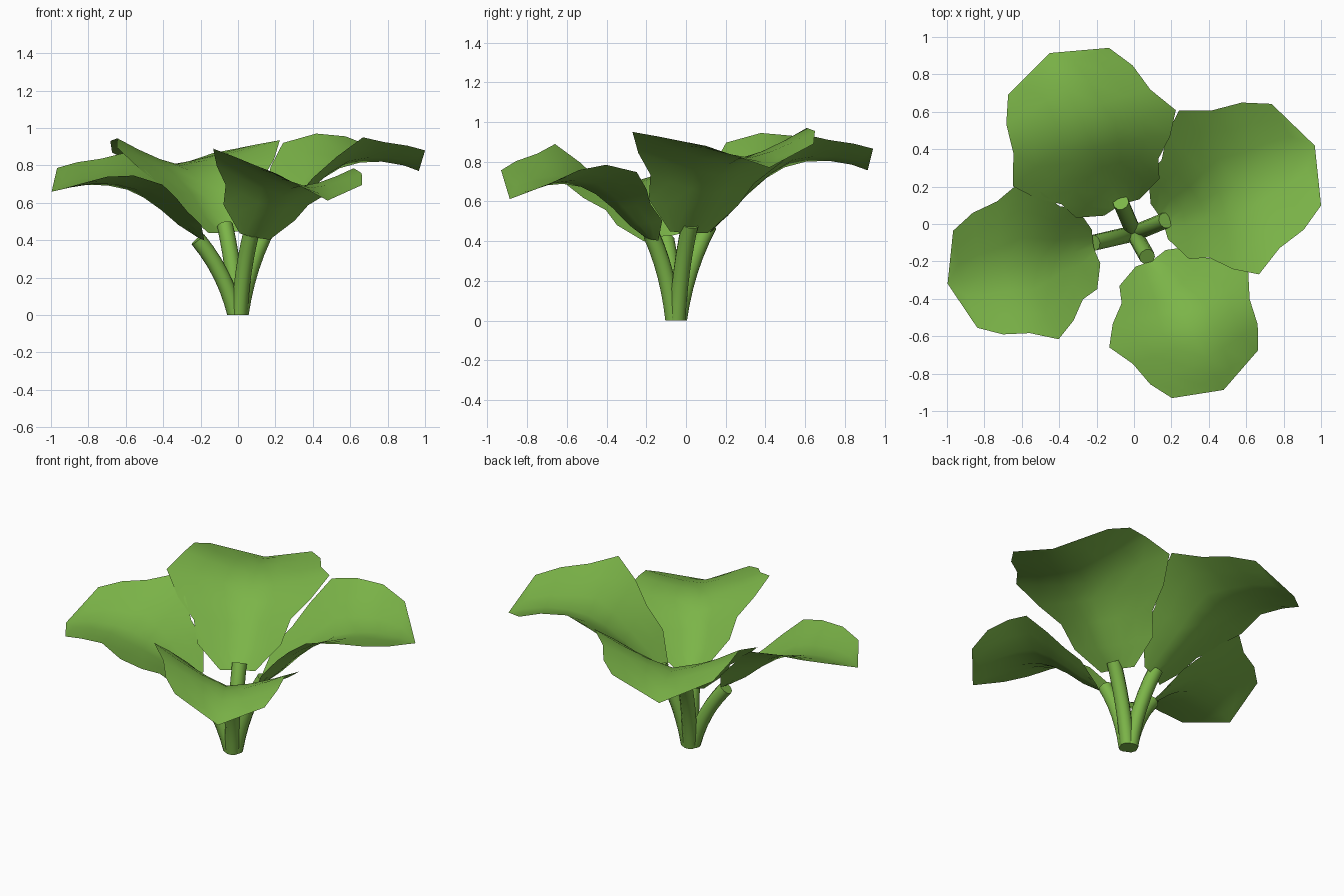
import bpy, bmesh
from math import cos, sin, radians
from mathutils import Vector

cube = bpy.data.objects.get("Cube")
if cube:
    bpy.data.objects.remove(cube, do_unlink=True)

green = bpy.data.materials.new("leaf_green")
green.use_nodes = True
colour = (0.2, 0.46, 0.065, 1)
green.diffuse_color = colour
green.node_tree.nodes["Principled BSDF"].inputs["Base Color"].default_value = colour

CENTRE = Vector((0, -0.05, 0))

# Leaf stations: rim (along, across), rim heights on both sides, midrib (along, height)
# Heights are measured from the foot of the leaf
STATIONS = [
    (0.145, 0.105, 0.01, 0.00, 0.16, 0.00),
    (0.20, 0.25, 0.17, 0.14, 0.28, 0.09),
    (0.30, 0.29, 0.295, 0.25, 0.39, 0.20),
    (0.385, 0.40, 0.405, 0.355, 0.50, 0.29),
    (0.50, 0.488, 0.51, 0.48, 0.60, 0.345),
    (0.66, 0.41, 0.485, 0.53, 0.72, 0.375),
    (0.82, 0.378, 0.465, 0.515, 0.85, 0.38),
    (0.96, 0.302, 0.44, 0.45, 0.98, 0.36),
]
TIP = (1.07, 0, 0.33)
ACROSS = [-1, -0.67, -0.33, 0, 0.33, 0.67, 1]


def finish(bm, name):
    mesh = bpy.data.meshes.new(name)
    bm.to_mesh(mesh)
    bm.free()
    obj = bpy.data.objects.new(name, mesh)
    bpy.context.collection.objects.link(obj)
    mesh.materials.append(green)
    for p in mesh.polygons:
        p.use_smooth = True
    return obj


def make_leaf(name, foot, angle, scale, rise, pitch, roll):
    a = radians(angle)
    bm = bmesh.new()

    def vert(u, v, z):
        u, v = u * scale, v * scale
        return bm.verts.new(Vector(foot) + Vector((
            u * cos(a) - v * sin(a), u * sin(a) + v * cos(a),
            z * rise - pitch * u - roll * v)))

    rows = []
    for eu, ev, z_right, z_left, mu, mz in STATIONS:
        row = []
        for t in ACROSS:
            bend = abs(t) ** 1.3
            ez = z_left if t > 0 else z_right
            row.append(vert(mu + (eu - mu) * bend, ev * t, mz + (ez - mz) * bend))
        rows.append(row)
    for r0, r1 in zip(rows, rows[1:]):
        for i in range(len(ACROSS) - 1):
            bm.faces.new((r0[i], r1[i], r1[i + 1], r0[i + 1]))
    # Fan closing the leaf at its tip
    tip = vert(*TIP)
    for p, q in zip(rows[-1], rows[-1][1:]):
        bm.faces.new((p, tip, q))
    finish(bm, name)


def make_stem(name, tip, sides=10, steps=6, radius=0.043):
    # Tube along a curve that rises steeply, then leans outwards
    tip = Vector(tip)
    out = Vector((tip.x, tip.y - CENTRE.y, 0))
    p0 = CENTRE + out.normalized() * 0.015
    p1 = CENTRE + out * 0.3 + Vector((0, 0, tip.z * 0.55))
    bm = bmesh.new()
    rings = []
    for k in range(steps + 1):
        t = k / steps
        pos = p0 * (1 - t) ** 2 + p1 * 2 * t * (1 - t) + tip * t * t
        tangent = ((p1 - p0) * (1 - t) + (tip - p1) * t).normalized()
        if k == 0:
            tangent = Vector((0, 0, 1))
        side = tangent.cross(Vector((0, 1, 0))).normalized()
        other = tangent.cross(side)
        ring = []
        for i in range(sides):
            b = radians(360 * i / sides)
            ring.append(bm.verts.new(pos + radius * (side * cos(b) + other * sin(b))))
        rings.append(ring)
    for r0, r1 in zip(rings, rings[1:]):
        for i in range(sides):
            j = (i + 1) % sides
            bm.faces.new((r0[i], r0[j], r1[j], r1[i]))
    bm.faces.new(rings[0])
    bm.faces.new(rings[-1])
    bmesh.ops.recalc_face_normals(bm, faces=bm.faces)
    obj = finish(bm, name)
    bpy.ops.object.select_all(action='DESELECT')
    obj.select_set(True)
    bpy.context.view_layer.objects.active = obj
    bpy.ops.object.shade_smooth_by_angle(angle=radians(45))


# Four leaves: foot, angle, scale, rise, pitch, roll
make_leaf("left_leaf", (0.005, -0.05, 0.44), 26, 1.0, 1.0, 0, 0)
make_leaf("back_leaf", (-0.004, -0.041, 0.44), 115, 0.985, 0.96, 0, 0.01)
make_leaf("right_leaf", (-0.078, -0.09, 0.415), 194, 0.885, 0.74, 0, 0.17)
make_leaf("front_leaf", (0.028, -0.073, 0.43), -61, 0.87, 0.89, 0.12, 0.135)

# Four stems by their upper ends
make_stem("left_stem", (0.17, 0.02, 0.485))
make_stem("back_stem", (-0.07, 0.115, 0.48))
make_stem("right_stem", (-0.215, -0.1, 0.405))
make_stem("front_stem", (0.07, -0.175, 0.435))
